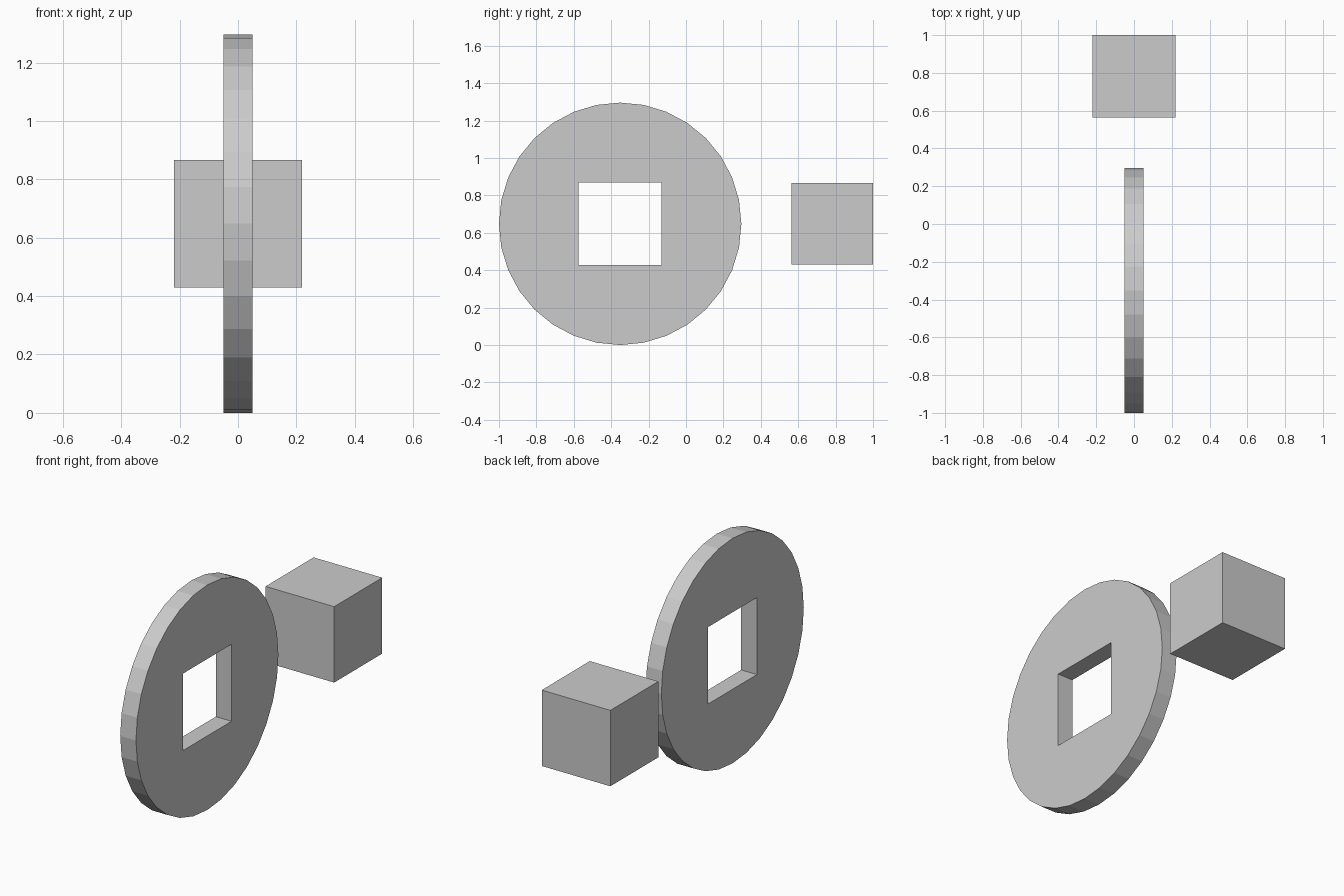
import bpy
from math import radians

if "Cube" in bpy.data.objects:
    bpy.data.objects.remove(bpy.data.objects["Cube"])

RADIUS, THICKNESS = 0.648, 0.10
CENTRE = (0, -0.352, RADIUS)
CUBE, HOLE = 0.437, 0.443


def box(name, location, size):
    bpy.ops.mesh.primitive_cube_add(size=size, location=location)
    ob = bpy.context.object
    ob.name = name
    return ob


# upright wheel, axis along x
bpy.ops.mesh.primitive_cylinder_add(vertices=32, radius=RADIUS, depth=THICKNESS,
                                    location=CENTRE, rotation=(0, radians(90), 0))
wheel = bpy.context.object
wheel.name = "wheel"

# square hole through the wheel
cutter = box("hole_cutter", CENTRE, HOLE)
cutter.hide_render = True
cut = wheel.modifiers.new("square_hole", 'BOOLEAN')
cut.operation = 'DIFFERENCE'
cut.solver = 'EXACT'
cut.object = cutter
bpy.context.view_layer.objects.active = wheel
bpy.ops.object.modifier_apply(modifier=cut.name)
bpy.data.objects.remove(cutter, do_unlink=True)

# loose block that matches the hole, behind the wheel
box("block", (0, 1 - CUBE / 2, RADIUS), CUBE)
